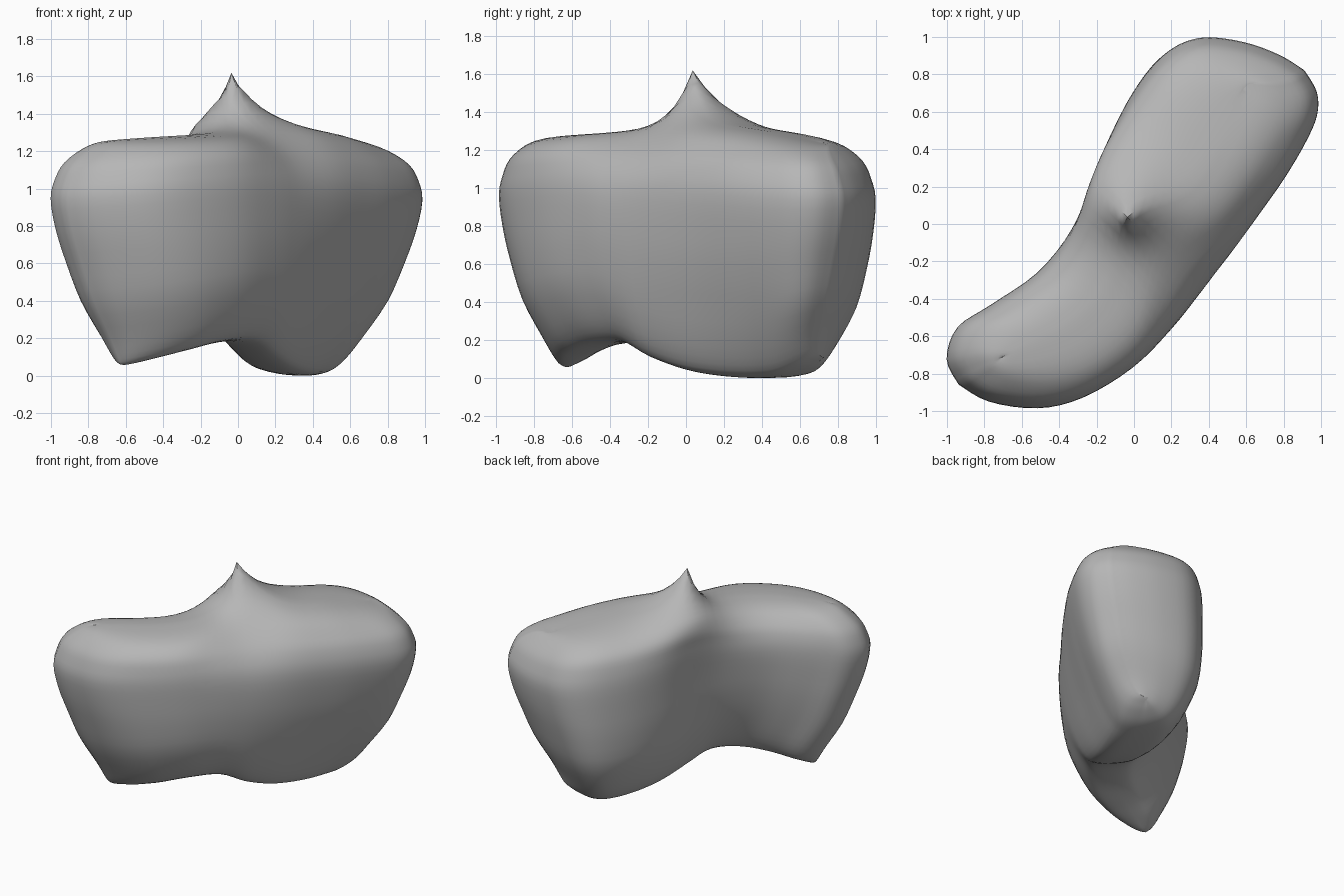
import bpy
import bmesh
import math
from mathutils import Vector

cube = bpy.data.objects.get("Cube")
if cube:
    bpy.data.objects.remove(cube, do_unlink=True)


def smooth_rows(rows, steps):
    """Catmull-Rom interpolation through rows of numbers."""
    pts = [Vector(r) for r in rows]
    out = []
    for i in range(len(pts) - 1):
        a, b = pts[max(i - 1, 0)], pts[i]
        c, d = pts[i + 1], pts[min(i + 2, len(pts) - 1)]
        for k in range(steps):
            t = k / steps
            out.append(0.5 * (2 * b + (c - a) * t + (2 * a - 5 * b + 4 * c - d) * t ** 2
                              + (3 * b - a - 3 * c + d) * t ** 3))
    return out + [pts[-1]]


# Bean outline along its length: position, back edge, front edge, underside, top
stations = smooth_rows([
    (-1.27, .07, .07, .06, 1.25),
    (-1.22, .21, -.11, .06, 1.26),
    (-1.06, .29, -.32, .09, 1.27),
    (-.85, .25, -.45, .13, 1.28),
    (-.55, .19, -.53, .175, 1.29),
    (-.25, .21, -.54, .18, 1.3),
    (0, .29, -.52, .1, 1.31),
    (.25, .41, -.49, .04, 1.31),
    (.5, .49, -.45, .01, 1.3),
    (.75, .51, -.41, 0, 1.29),
    (.95, .44, -.36, .01, 1.27),
    (1.1, .26, -.3, .05, 1.25),
    (1.19, .07, -.21, .09, 1.235),
    (1.225, -.08, -.08, .11, 1.23)], 4)

# Side profile from underside to top: height, length scale, width scale
profile = smooth_rows([
    (0, .7, 0), (.005, .71, .22), (.03, .725, .42), (.12, .77, .62),
    (.28, .86, .82), (.45, .925, .93), (.6, .975, .98), (.74, 1, 1),
    (.83, .98, .96), (.9, .945, .87), (.96, .88, .67), (.99, .83, .38),
    (1, .78, 0)], 3)

PEAK = Vector((-.035, .035))


def surface_point(station, ring, side):
    u, back, front, low, high = station
    h, length, width = ring
    # Each ring shrinks onto a smooth curved spine above and below
    spine = -.16 + .14 * u * u
    mid, half = (back + front) / 2, (back - front) / 2
    v = spine + (mid - spine) * min(width * 1.2, 1) + side * half * width
    # The two lobes twist apart below, and the crest swings back at the peak
    twist = min(max(1.2 * u, -1), 1)
    v += (.15 if u > 0 else .085) * (.8 - h) * twist
    v += (.21 * math.exp(-u * u / .1) + .09 * twist) * max(h, 0) ** 8
    u *= length
    x, y = (u - v) / math.sqrt(2), (u + v) / math.sqrt(2)
    z = low + (high - low) * h
    # Pointed peak, steeper towards the front
    if h > .5:
        offset = Vector((x, y)) - PEAK
        d = offset.length
        lean = (.5 * offset.x + .87 * offset.y) / d if d > 1e-4 else 0
        z += .31 * math.exp(-d / (.145 + .055 * lean)) * min(1, (h - .5) * 3)
    return x, y, max(z, 0)


# Body lofted through closed sections
bm = bmesh.new()
loop = [(r, -1) for r in profile] + [(r, 1) for r in reversed(profile[1:-1])]
grid = [[bm.verts.new(surface_point(s, r, side)) for r, side in loop] for s in stations]
n = len(loop)
for a, b in zip(grid, grid[1:]):
    for j in range(n):
        k = (j + 1) % n
        bm.faces.new((a[j], b[j], b[k], a[k]))
bmesh.ops.remove_doubles(bm, verts=bm.verts[:], dist=.0005)
bmesh.ops.recalc_face_normals(bm, faces=bm.faces[:])
mesh = bpy.data.meshes.new("body")
bm.to_mesh(mesh)
bm.free()
body = bpy.data.objects.new("body", mesh)
bpy.context.collection.objects.link(body)

# Plain grey material
grey = bpy.data.materials.new("grey")
grey.use_nodes = True
colour = (.47, .47, .47, 1)
grey.diffuse_color = colour
grey.node_tree.nodes["Principled BSDF"].inputs["Base Color"].default_value = colour
mesh.materials.append(grey)

bpy.context.view_layer.objects.active = body
body.select_set(True)
bpy.ops.object.shade_smooth_by_angle(angle=math.radians(50))
